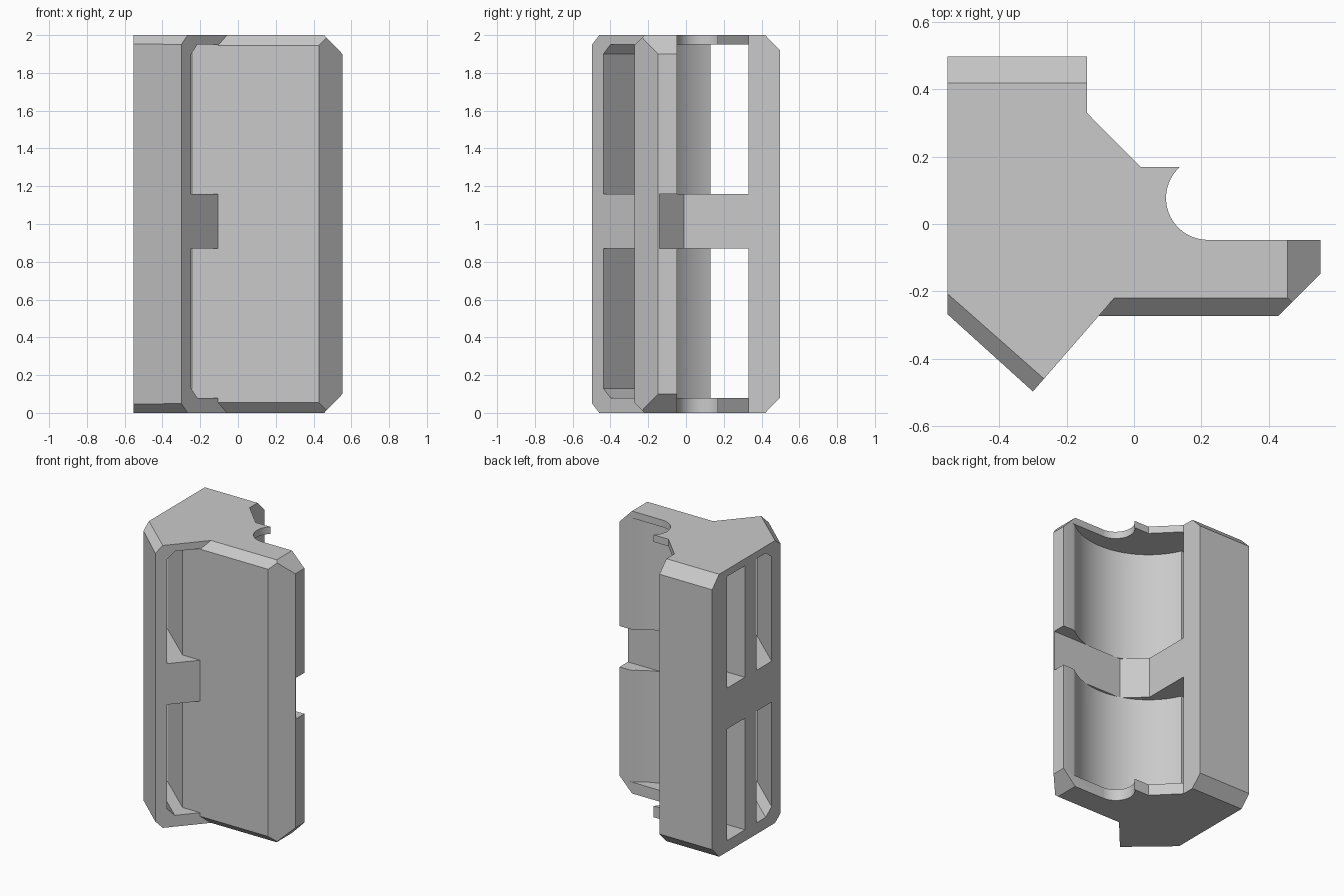
import bpy, bmesh, math
from mathutils import Vector

cube = bpy.data.objects.get("Cube")
if cube:
    bpy.data.objects.remove(cube, do_unlink=True)

grey = bpy.data.materials.new("plain grey")
grey.use_nodes = True
COLOUR = (0.59, 0.59, 0.59, 1)
grey.diffuse_color = COLOUR
grey.node_tree.nodes["Principled BSDF"].inputs["Base Color"].default_value = COLOUR


def arc(cx, cy, r, start, end, steps):
    """Points along a circle, angles in degrees."""
    angles = [math.radians(start + (end - start) * i / steps) for i in range(steps + 1)]
    return [(cx + r * math.cos(a), cy + r * math.sin(a)) for a in angles]


def prism(name, outline, z0, z1, chamfers=(), ends=(0, 1)):
    """Upright prism; each chamfer is (point, outward direction, inset, height)."""
    bm = bmesh.new()
    base = bm.faces.new([bm.verts.new((x, y, z0)) for x, y in outline])
    top = bmesh.ops.extrude_face_region(bm, geom=[base])["geom"]
    bmesh.ops.translate(bm, vec=(0, 0, z1 - z0),
                        verts=[v for v in top if isinstance(v, bmesh.types.BMVert)])
    for (px, py), direction, inset, height in chamfers:
        n = Vector(direction).normalized() * height
        for end in ends:
            z, tilt = (z1 - height, inset) if end else (z0 + height, -inset)
            geom = bm.verts[:] + bm.edges[:] + bm.faces[:]
            cut = bmesh.ops.bisect_plane(bm, geom=geom, plane_co=(px, py, z),
                                         plane_no=(n.x, n.y, tilt), clear_outer=True)
            rim = [e for e in cut["geom_cut"] if isinstance(e, bmesh.types.BMEdge)]
            bmesh.ops.holes_fill(bm, edges=rim, sides=0)
    bmesh.ops.recalc_face_normals(bm, faces=bm.faces[:])
    if bm.calc_volume(signed=True) < 0:
        bmesh.ops.reverse_faces(bm, faces=bm.faces[:])
    mesh = bpy.data.meshes.new(name)
    bm.to_mesh(mesh)
    bm.free()
    mesh.materials.append(grey)
    obj = bpy.data.objects.new(name, mesh)
    bpy.context.collection.objects.link(obj)
    return obj


def combine(target, tool, operation):
    """Apply a boolean and discard the helper."""
    tool.hide_render = True
    mod = target.modifiers.new("join", 'BOOLEAN')
    mod.operation, mod.solver, mod.object = operation, 'EXACT', tool
    bpy.context.view_layer.update()
    graph = bpy.context.evaluated_depsgraph_get()
    mesh = bpy.data.meshes.new_from_object(target.evaluated_get(graph))
    target.modifiers.clear()
    target.data = mesh
    bpy.data.objects.remove(tool, do_unlink=True)


# Main body: back wall, pointed front corner and the round notch
SLANT = (-0.225, -0.255)
notch = arc(0.219, 0.077, 0.124, 268, 132, 20)
body = prism("bracket_body",
             [(-0.553, 0.497), (-0.553, -0.268), (-0.3, -0.497), (0.046, -0.1), (0.215, -0.1)]
             + notch + [(0.02, 0.169), (-0.14, 0.33), (-0.14, 0.497)],
             0, 2,
             [((-0.3, -0.497), SLANT, 0.05, 0.05), ((-0.3, 0.497), (0, 1), 0.078, 0.08)])

# Front panel with a bevelled outer end
panel = prism("front_panel",
              [(-0.2, -0.273), (0.428, -0.273), (0.553, -0.148), (0.553, -0.047), (-0.2, -0.047)],
              0, 2,
              [((0, -0.273), (0, -1), 0.054, 0.054), ((0.553, 0), (1, 0), 0.097, 0.1)])
combine(body, panel, 'UNION')

# Openings above and below the middle rib
slot = [(-0.7, -0.0385), (-0.15, -0.524), (0, -0.4), (-0.104, -0.2732),
        (-0.243, -0.2732), (-0.7, 0.128)]
pocket = ([(-0.7, 0.13)] + arc(0.155, 0.33, 0.487, 204.2, 308.8, 32)
          + [(0.6, -0.03), (0.6, 0.33), (-0.7, 0.33)])
for z0, z1, end in ((0.08, 0.87, 0), (1.16, 1.95, 1)):
    combine(body, prism("slot_cutter", slot, z0, z1,
                        [((-0.245, -0.44), SLANT, 0.05, 0.05)], (end,)), 'DIFFERENCE')
    combine(body, prism("pocket_cutter", pocket, z0, z1), 'DIFFERENCE')

# Recess across the middle rib
recess = [(-0.14, -0.01), (0, -0.14), (0.7, -0.14), (0.7, 0.33), (-0.14, 0.33)]
combine(body, prism("recess_cutter", recess, 0.87, 1.16), 'DIFFERENCE')

# Smooth curved walls, crisp edges elsewhere
bpy.ops.object.select_all(action='DESELECT')
body.select_set(True)
bpy.context.view_layer.objects.active = body
bpy.ops.object.shade_smooth_by_angle(angle=math.radians(25))
